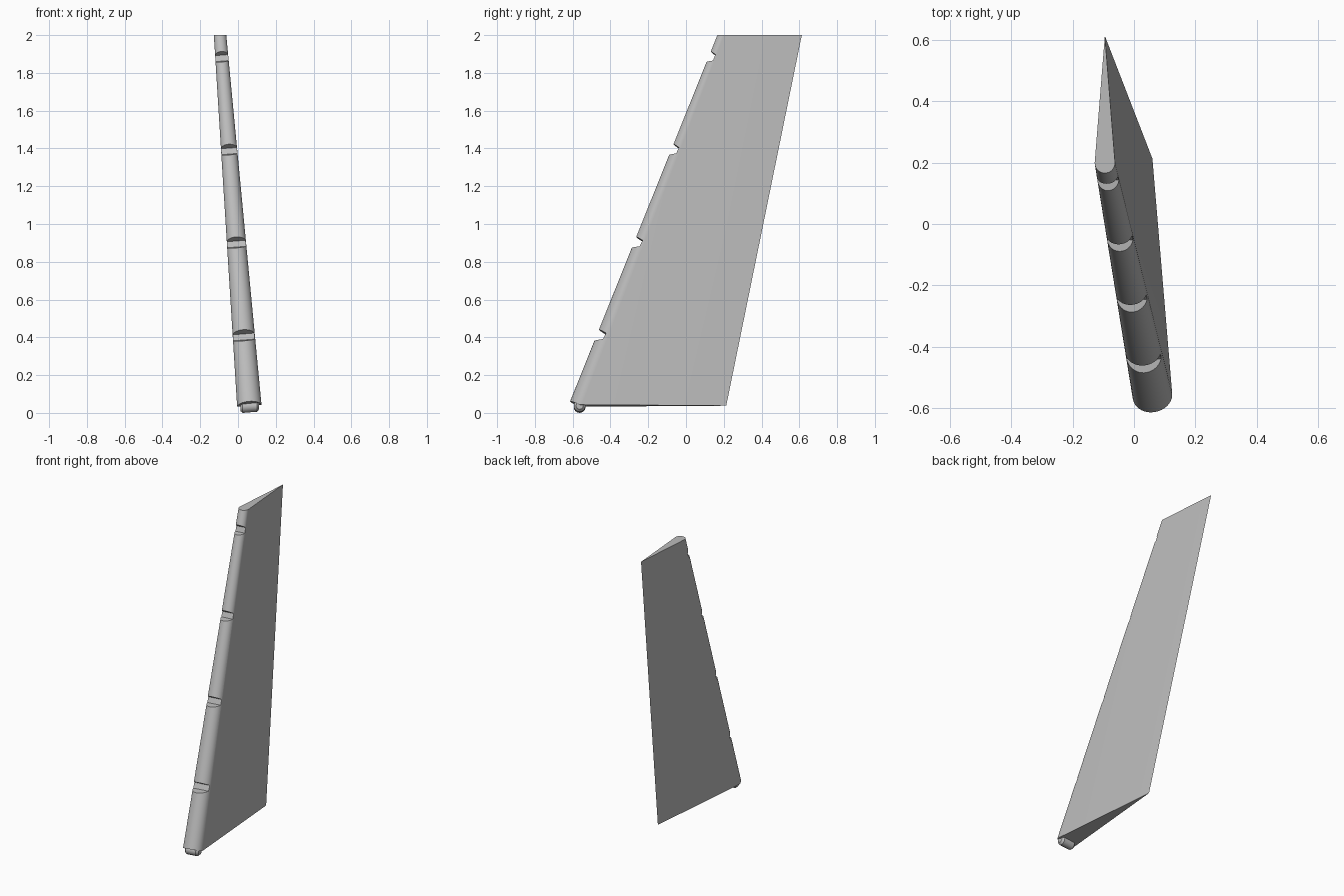
import bpy, bmesh, math
from mathutils import Vector

if "Cube" in bpy.data.objects:
    bpy.data.objects.remove(bpy.data.objects["Cube"])

# One flat grey paint
grey = bpy.data.materials.new("light_grey")
grey.use_nodes = True
colour = (0.5, 0.5, 0.5, 1)
grey.diffuse_color = colour
grey.node_tree.nodes["Principled BSDF"].inputs["Base Color"].default_value = colour

LEAN = 0.08      # sideways lean of the blade
SWEEP = 0.4      # backward sweep of its leading edge
Z0, Z1 = 0.038, 2.0


def section(x, y, radius, tail, z, sides=24):
    """Teardrop outline: round nose, straight flanks, sharp tail."""
    phi = math.asin(radius / (tail - y))
    angles = [phi - (math.pi + 2 * phi) * i / sides for i in range(sides + 1)]
    ring = [Vector((x + radius * math.cos(a), y + radius * math.sin(a), z)) for a in angles]
    return ring + [Vector((x, tail, z))]


def loft(name, rings):
    bm = bmesh.new()
    loops = [[bm.verts.new(p) for p in ring] for ring in rings]
    n = len(loops[0])
    for low, high in zip(loops, loops[1:]):
        for i in range(n):
            j = (i + 1) % n
            bm.faces.new((low[i], low[j], high[j], high[i]))
    bm.faces.new(loops[0])
    bm.faces.new(loops[-1])
    bmesh.ops.recalc_face_normals(bm, faces=bm.faces)
    mesh = bpy.data.meshes.new(name)
    bm.to_mesh(mesh)
    bm.free()
    obj = bpy.data.objects.new(name, mesh)
    bpy.context.collection.objects.link(obj)
    mesh.materials.append(grey)
    return obj


def activate(obj):
    bpy.ops.object.select_all(action="DESELECT")
    obj.select_set(True)
    bpy.context.view_layer.objects.active = obj


# Swept blade, its foot cut square to the lean and to the leading edge
foot = section(0.06, -0.558, 0.065, 0.213, Z0)
tip = section(-0.095, 0.199, 0.033, 0.613, Z1)
root = []
for a, b in zip(foot, tip):
    rise = LEAN * (a.x - 0.06) + SWEEP * max(0, -0.565 - a.y)
    root.append(a.lerp(b, rise / (Z1 - Z0)))
blade = loft("blade", [root, tip])

# Hinge notches along the leading edge
profile = [(-0.08, -0.006), (0, 0), (0.047, 0.005), (0.055, 0.02),
           (0.064, 0.037), (0.027, 0.059), (-0.04, 0.099)]
for k in range(4):
    lip_y, lip_z = -0.487 + 0.198 * k, 0.381 + 0.492 * k
    mid_x = 0.06 - LEAN * lip_z
    depth = 1 - 0.08 * k
    rings = [[Vector((mid_x + s, lip_y + y * depth, lip_z + z + LEAN * s)) for y, z in profile]
             for s in (-0.15, 0.15)]
    cutter = loft("notch_cutter", rings)
    cutter.hide_render = True
    mod = blade.modifiers.new("notch", "BOOLEAN")
    mod.operation = "DIFFERENCE"
    mod.solver = "EXACT"
    mod.object = cutter
    activate(blade)
    bpy.ops.object.modifier_apply(modifier=mod.name)
    bpy.data.objects.remove(cutter)
activate(blade)
bpy.ops.object.shade_smooth_by_angle(angle=math.radians(30))

# Pivot pin under the nose, with chamfered ends
pin_rings = []
for s, r in ((-0.05, 0.019), (-0.038, 0.031), (0.038, 0.031), (0.05, 0.019)):
    pin_rings.append([Vector((0.062 + s, -0.563 + r * math.cos(a), 0.034 + LEAN * s + r * math.sin(a)))
                      for a in (math.tau * i / 16 for i in range(16))])
pin = loft("pivot_pin", pin_rings)
activate(pin)
bpy.ops.object.shade_smooth_by_angle(angle=math.radians(30))
